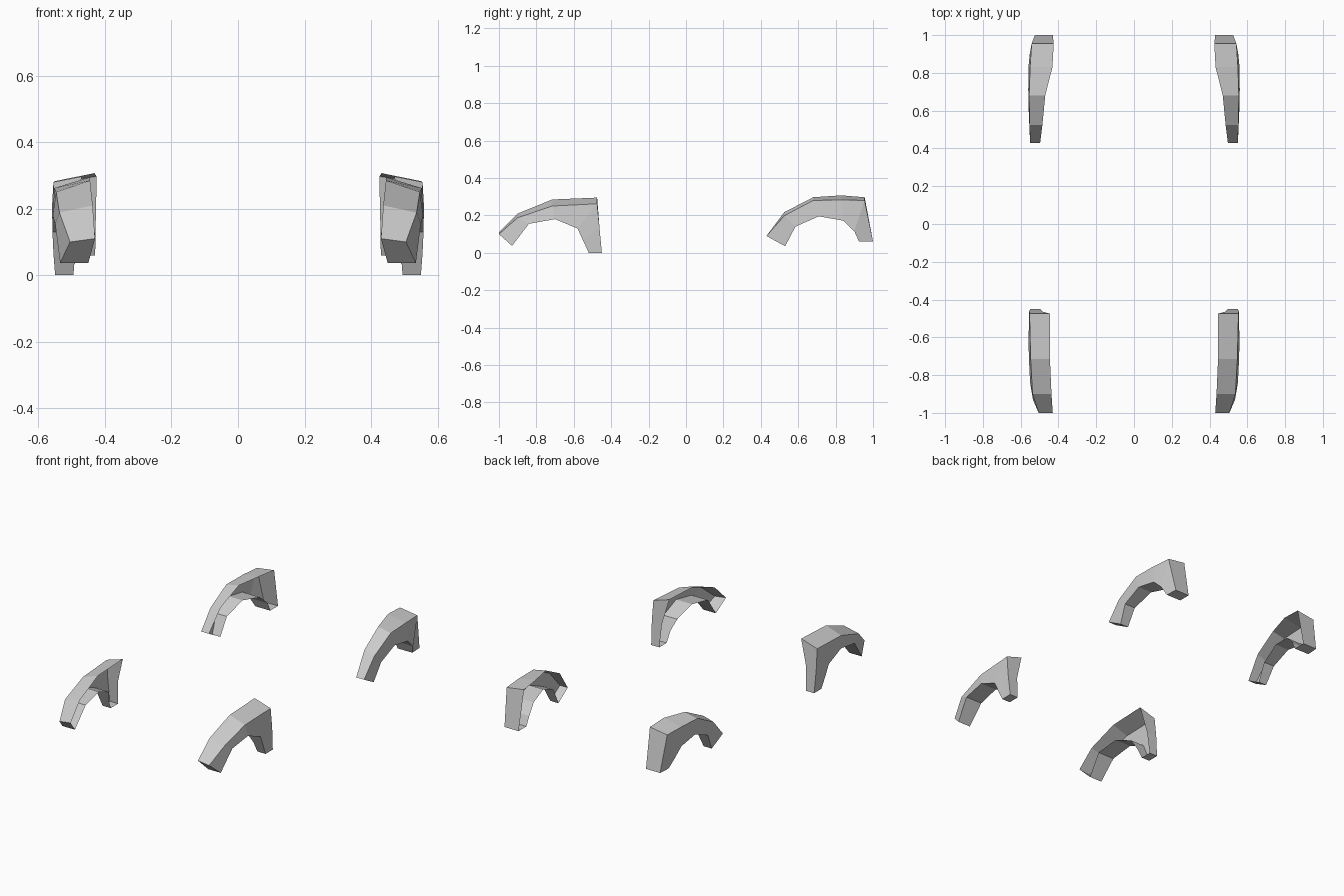
import bpy, bmesh

if "Cube" in bpy.data.objects:
    bpy.data.objects.remove(bpy.data.objects["Cube"])

# Each station: top edge (y, z_inner, z_outer, x_inner, x_outer), under edge (y, z, x_inner, x_outer)
FRONT = [
    ((-1.00, .11, .10, .43, .505), (-.93, .037, .45, .535)),
    ((-.90, .21, .188, .437, .537), (-.84, .155, .44, .55)),
    ((-.715, .285, .25, .445, .547), (-.70, .18, .45, .557)),
    ((-.475, .295, .262, .445, .553), (-.58, .13, .465, .558)),
    ((-.463, .14, .14, .487, .555), (-.55, .065, .49, .555)),
    ((-.45, 0, 0, .495, .55), (-.52, 0, .495, .55)),
]
REAR = [
    ((.43, .09, .09, .497, .55), (.53, .035, .49, .545)),
    ((.525, .217, .198, .485, .553), (.585, .14, .485, .557)),
    ((.68, .297, .28, .47, .555), (.71, .195, .467, .56)),
    ((.83, .307, .283, .432, .55), (.84, .172, .44, .558)),
    ((.955, .297, .28, .425, .542), (.90, .115, .428, .552)),
    ((1.0, .06, .06, .43, .525), (.925, .06, .43, .53)),
]


def fender(name, stations, side):
    """Loft a section along the arch, left open on the inner side, with capped ends."""
    bm = bmesh.new()
    rings = []
    for (ty, zi, zo, xi, xo), (by, bz, bi, bo) in stations:
        corners = [(xi, ty, zi), (xo, ty, zo), (bo, by, bz), (bi, by, bz)]
        rings.append([bm.verts.new((side * x, y, z)) for x, y, z in corners])
    # top, outer wall and underside only
    for a, b in zip(rings, rings[1:]):
        for i in range(3):
            bm.faces.new((a[i], a[i + 1], b[i + 1], b[i]))
    bm.faces.new(rings[0][::-1])
    bm.faces.new(rings[-1])
    bm.normal_update()
    # orient so the top faces point up
    bmesh.ops.recalc_face_normals(bm, faces=bm.faces)
    bm.faces.ensure_lookup_table()
    if bm.faces[3].normal.z < 0:
        bmesh.ops.reverse_faces(bm, faces=bm.faces)
    mesh = bpy.data.meshes.new(name)
    bm.to_mesh(mesh)
    bm.free()
    bpy.context.collection.objects.link(bpy.data.objects.new(name, mesh))


# Four wheel-arch fenders
for side, label in ((1, "right"), (-1, "left")):
    fender("front_fender_" + label, FRONT, side)
    fender("rear_fender_" + label, REAR, side)
